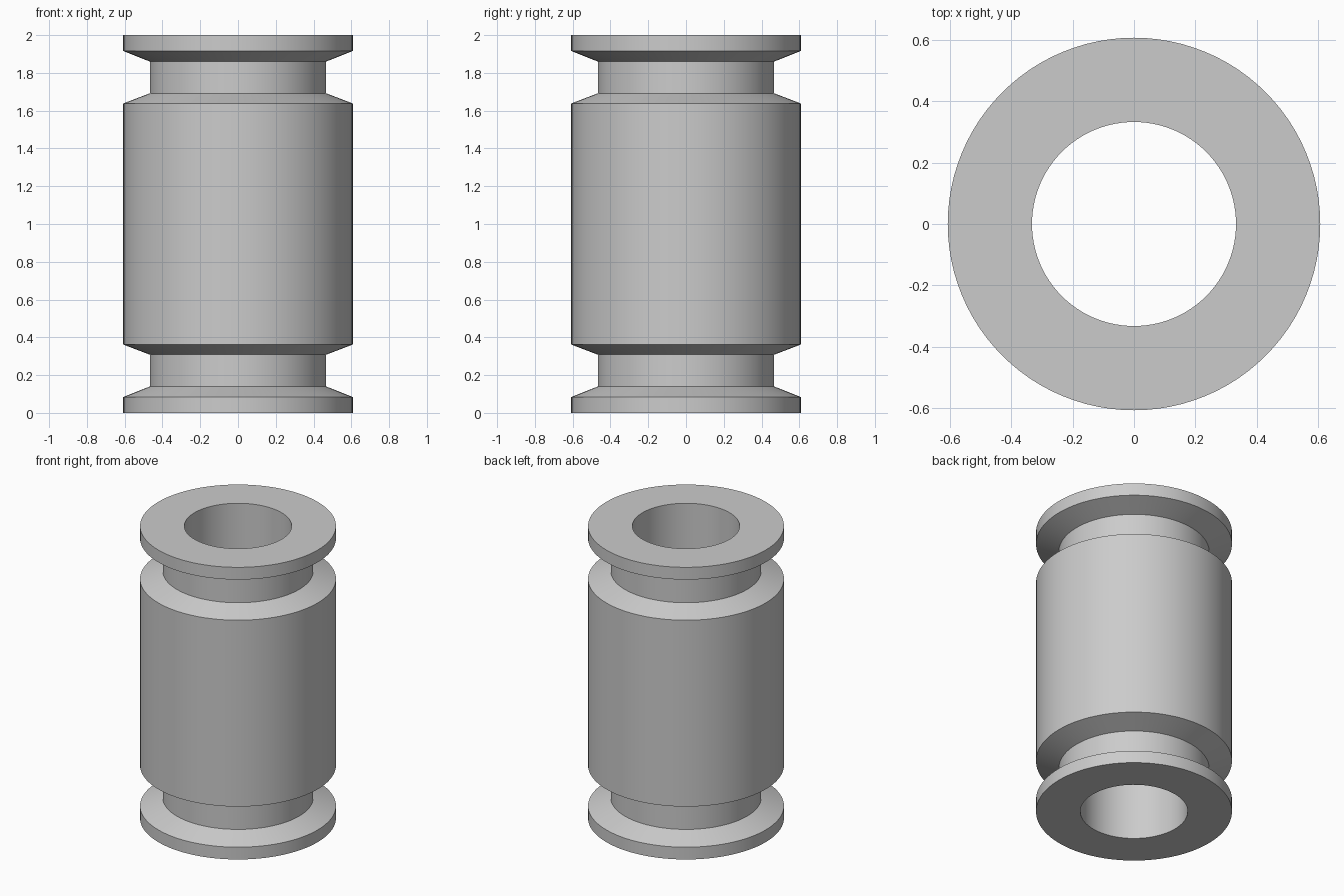
import bpy, bmesh
from math import cos, sin, tau, radians

SEGMENTS = 96
OUTER, GROOVE, BORE = 0.608, 0.467, 0.333
HEIGHT = 2.0

cube = bpy.data.objects.get("Cube")
if cube:
    bpy.data.objects.remove(cube, do_unlink=True)

# Plain grey metal
metal = bpy.data.materials.new("grey metal")
metal.use_nodes = True
grey = (0.6, 0.6, 0.6, 1)
metal.diffuse_color = grey
metal.node_tree.nodes["Principled BSDF"].inputs["Base Color"].default_value = grey

# Lower half of the profile: bore edge, flange, groove, body shoulder
lower = [(BORE, 0), (OUTER, 0), (OUTER, 0.084), (GROOVE, 0.14),
         (GROOVE, 0.308), (OUTER, 0.362)]
# Mirror it for the upper half
profile = lower + [(r, HEIGHT - z) for r, z in reversed(lower)]

# Turn the closed profile around the z axis
bm = bmesh.new()
rings = []
for r, z in profile:
    rings.append([bm.verts.new((r * cos(tau * i / SEGMENTS),
                                r * sin(tau * i / SEGMENTS), z))
                  for i in range(SEGMENTS)])
for k, ring in enumerate(rings):
    above = rings[(k + 1) % len(rings)]
    for i in range(SEGMENTS):
        j = (i + 1) % SEGMENTS
        bm.faces.new((ring[i], ring[j], above[j], above[i]))
bmesh.ops.recalc_face_normals(bm, faces=bm.faces)

mesh = bpy.data.meshes.new("grooved_bushing")
bm.to_mesh(mesh)
bm.free()
mesh.materials.append(metal)
bushing = bpy.data.objects.new("grooved_bushing", mesh)
bpy.context.collection.objects.link(bushing)

# Smooth round walls, crisp profile edges
bpy.ops.object.select_all(action="DESELECT")
bushing.select_set(True)
bpy.context.view_layer.objects.active = bushing
bpy.ops.object.shade_smooth_by_angle(angle=radians(20))
